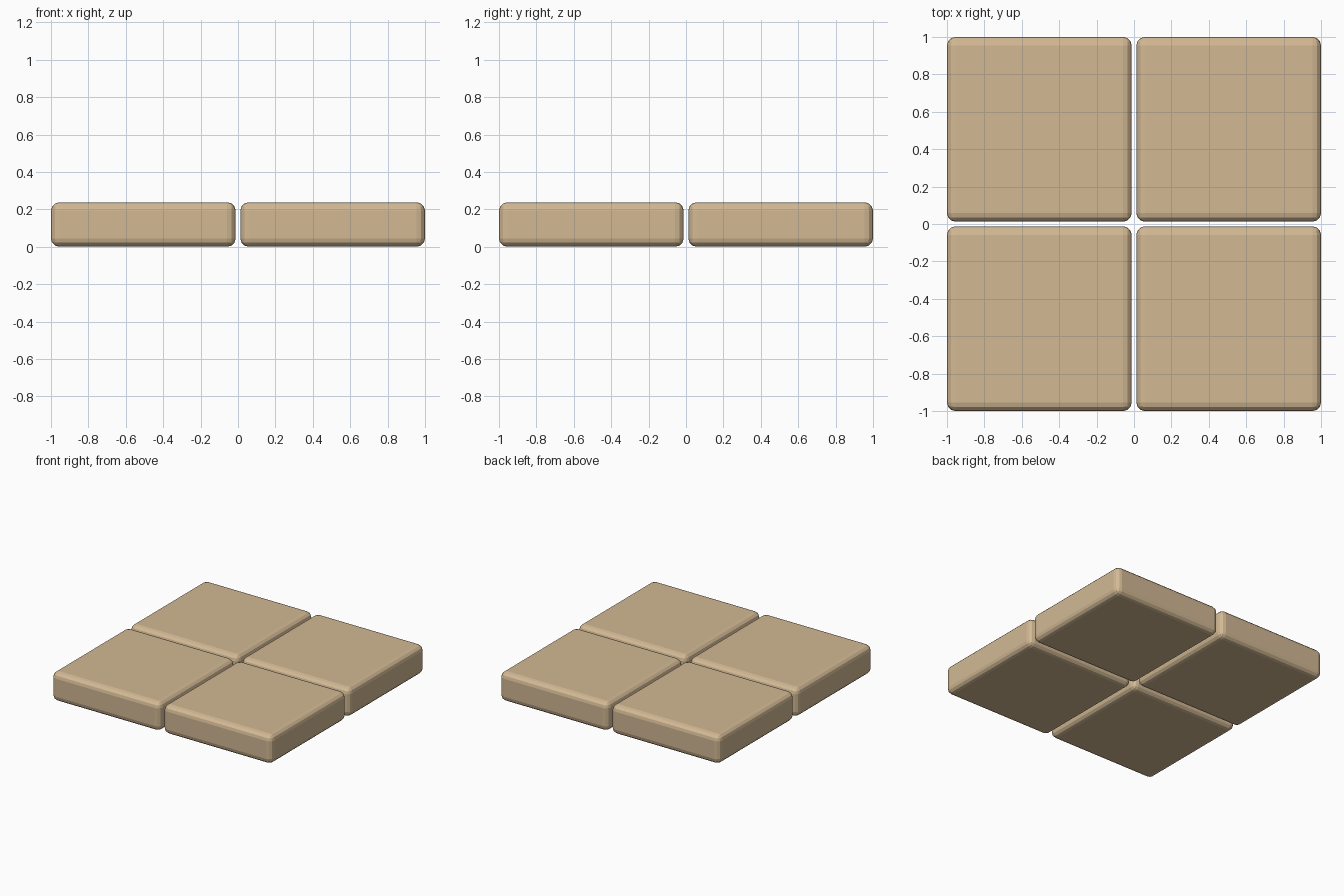
import bpy

if "Cube" in bpy.data.objects:
    bpy.data.objects.remove(bpy.data.objects["Cube"])

SIZE, HEIGHT, GAP, RADIUS = 0.9875, 0.2375, 0.025, 0.045

sand = bpy.data.materials.new("sand_stone")
sand.diffuse_color = (0.645, 0.485, 0.296, 1)
sand.use_nodes = True
sand.node_tree.nodes["Principled BSDF"].inputs["Base Color"].default_value = sand.diffuse_color


def paving_slab(name, x, y):
    """Square slab with rounded edges all round, standing on z = 0."""
    bpy.ops.mesh.primitive_cube_add(size=1, location=(x, y, HEIGHT / 2))
    slab = bpy.context.object
    slab.name = name
    slab.scale = (SIZE, SIZE, HEIGHT)
    bpy.ops.object.transform_apply(location=False, rotation=False, scale=True)
    slab.data.materials.append(sand)
    bevel = slab.modifiers.new("rounded_edges", 'BEVEL')
    bevel.width = RADIUS
    bevel.segments = 3
    bpy.ops.object.modifier_apply(modifier=bevel.name)
    return slab


# Four slabs in a two by two square, separated by a narrow joint
offset = (SIZE + GAP) / 2
for side, sx in (("left", -1), ("right", 1)):
    for end, sy in (("front", -1), ("back", 1)):
        paving_slab(f"{end}_{side}_slab", sx * offset, sy * offset)
